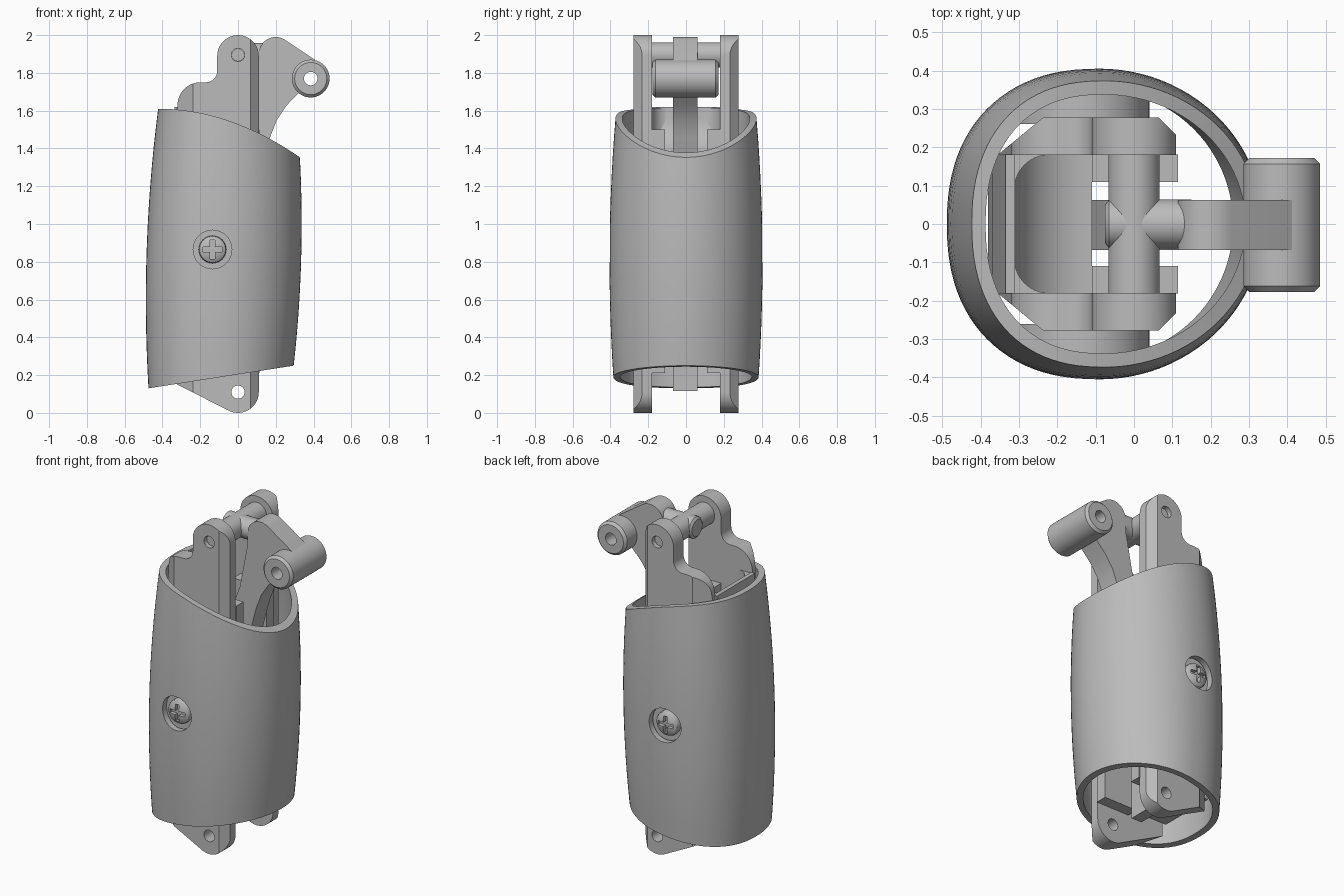
import bpy, bmesh, math
from mathutils import Matrix

if "Cube" in bpy.data.objects:
    bpy.data.objects.remove(bpy.data.objects["Cube"])

grey = bpy.data.materials.new("plain grey")
grey.diffuse_color = (0.5, 0.5, 0.5, 1)
grey.use_nodes = True
grey.node_tree.nodes["Principled BSDF"].inputs["Base Color"].default_value = grey.diffuse_color


def finish(name, bm):
    bmesh.ops.recalc_face_normals(bm, faces=bm.faces[:])
    me = bpy.data.meshes.new(name)
    bm.to_mesh(me)
    bm.free()
    me.materials.append(grey)
    ob = bpy.data.objects.new(name, me)
    bpy.context.collection.objects.link(ob)
    return ob


def prism(name, pts, lo, hi, axis="y"):
    """Extrude a 2D outline: (x, z) along y, or (x, y) along z."""
    bm = bmesh.new()
    place = (lambda p, h: (p[0], h, p[1])) if axis == "y" else (lambda p, h: (p[0], p[1], h))
    a = [bm.verts.new(place(p, lo)) for p in pts]
    b = [bm.verts.new(place(p, hi)) for p in pts]
    bm.faces.new(a)
    bm.faces.new(b)
    n = len(pts)
    for i in range(n):
        bm.faces.new((a[i], a[(i + 1) % n], b[(i + 1) % n], b[i]))
    return finish(name, bm)


def arc(cx, cz, r, a0, a1, n=14):
    angles = [math.radians(a0 + (a1 - a0) * i / n) for i in range(n + 1)]
    return [(cx + r * math.cos(a), cz + r * math.sin(a)) for a in angles]


def circle(cx, cz, r, n=40):
    return arc(cx, cz, r, 0, 360 - 360 / n, n - 1)


def box(x0, x1, z0, z1):
    return [(x0, z0), (x1, z0), (x1, z1), (x0, z1)]


def lathe(name, profile, origin, axis, n=40):
    """Spin (distance along axis, radius) pairs around axis 'x' or 'y'."""
    bm = bmesh.new()
    rings = []
    for d, r in profile:
        ring = []
        for i in range(n):
            t = 2 * math.pi * i / n
            u, v = r * math.cos(t), r * math.sin(t)
            co = (d, u, v) if axis == "x" else (u, d, v)
            ring.append(bm.verts.new([o + c for o, c in zip(origin, co)]))
        rings.append(ring)
    for p, q in zip(rings, rings[1:]):
        for i in range(n):
            bm.faces.new((p[i], p[(i + 1) % n], q[(i + 1) % n], q[i]))
    bm.faces.new(rings[0])
    bm.faces.new(rings[-1])
    return finish(name, bm)


def cut(ob, cutter):
    mod = ob.modifiers.new("cut", "BOOLEAN")
    mod.operation = "DIFFERENCE"
    mod.solver = "EXACT"
    mod.object = cutter
    bpy.context.view_layer.update()
    with bpy.context.temp_override(object=ob, active_object=ob, selected_objects=[ob]):
        bpy.ops.object.modifier_apply(modifier=mod.name)
    bpy.data.objects.remove(cutter)


# Outer sleeve: barrelled D-shaped tube with a curved top and slanted bottom
def section(t, z, inset):
    left = 0.398 - 0.064 * (z - 0.6) ** 2 - inset
    right = 0.427 - 0.075 * (z - 1.0) ** 2 - inset
    half = 0.405 - 0.055 * (z - 0.8) ** 2 - inset
    c, s = math.cos(t), math.sin(t)
    if c >= 0:
        return -0.09 + right * c, half * s
    p = 2 / 2.3
    return -0.09 - left * abs(c) ** p, math.copysign(half * abs(s) ** p, s)


def sleeve_point(t, k, inset):
    z = 0.8
    for _ in range(6):
        x, y = section(t, z, inset)
        top = 1.61 - 0.46 * (x + 0.42) ** 2
        bottom = 0.13 + 0.156 * (x + 0.475)
        z = bottom + k * (top - bottom)
    return x, y, z


N, ROWS = 96, 14
bm = bmesh.new()
loops = []
for inset, ks in ((0, range(ROWS + 1)), (0.036, range(ROWS, -1, -1))):
    for k in ks:
        loops.append([bm.verts.new(sleeve_point(2 * math.pi * i / N, k / ROWS, inset)) for i in range(N)])
for j, ring in enumerate(loops):
    nxt = loops[(j + 1) % len(loops)]
    for i in range(N):
        bm.faces.new((ring[i], ring[(i + 1) % N], nxt[(i + 1) % N], nxt[i]))
sleeve = finish("sleeve", bm)

SX, SZ = -0.135, 0.865
plate_outline = (arc(0, 0.11, 0.11, -115, 0) + arc(0, 1.89, 0.11, 0, 180, 24)
                 + arc(-0.17, 1.81, 0.06, 0, -90, 8) + arc(-0.2, 1.63, 0.12, 90, 180)
                 + [(-0.37, 1.2), (-0.38, 0.18)])

for s, side in ((-1, "front"), (1, "rear")):
    # Screw recess, boss and domed cross-head screw
    cut(sleeve, prism("recess_cutter", circle(SX, SZ, 0.102, 48), s * 0.3, s * 0.5))
    prism(side + "_screw_boss", circle(SX, SZ, 0.175, 48), s * 0.26, s * 0.345)
    screw = lathe(side + "_screw",
                  [(s * d, r) for d, r in ((0.34, 0.073), (0.368, 0.073), (0.378, 0.068),
                                           (0.388, 0.052), (0.394, 0.03), (0.396, 0.008))],
                  (SX, 0, SZ), "y")
    w, l = 0.012, 0.05
    cross = [(w, w), (w, l), (-w, l), (-w, w), (-l, w), (-l, -w),
             (-w, -w), (-w, -l), (w, -l), (w, -w), (l, -w), (l, w)]
    cut(screw, prism("cross_cutter", [(SX + x, SZ + z) for x, z in cross], s * 0.37, s * 0.42))

    # Side plate with chamfered outer edges and pin holes
    plate = prism(side + "_side_plate", plate_outline, s * 0.18, s * 0.277)
    for tri in ([(0.06, 0.282), (0.13, 0.282), (0.13, 0.212)],
                [(-0.234, 0.28), (-0.42, 0.28), (-0.42, 0.127)]):
        cut(plate, prism("chamfer_cutter", [(x, s * y) for x, y in tri], -0.1, 2.1, "z"))
    for z in (0.11, 1.895):
        cut(plate, prism("hole_cutter", circle(0, z, 0.035, 28), s * 0.1, s * 0.4))

    # Inner ledge on the plate
    prism(side + "_ledge", box(-0.11, 0.115, 0.21, 1.5), s * 0.11, s * 0.181)

# Back web joining the plates, with a scooped top
prism("back_web", [(-0.38, 0.25), (-0.11, 0.25)] + arc(-0.11, 1.56, 0.2, 270, 180, 12)
      + [(-0.31, 1.62), (-0.335, 1.62), (-0.37, 1.2)], -0.181, 0.181)
for s, side in ((-1, "front"), (1, "rear")):
    # Rounded corner where the scoop meets the plate
    prism(side + "_scoop_corner",
          [(-0.335, s * 0.182), (-0.335, s * 0.09), (-0.312, s * 0.09)]
          + [(x, s * y) for x, y in arc(-0.222, 0.09, 0.09, 180, 90, 10)]
          + [(-0.222, s * 0.182)], 1.3, 1.615, "z")

# Cross-shaped pivot pin
lathe("pivot_pin", [(-0.185, 0.067), (0.185, 0.067)], (0, 0, 1.895), "y")
lathe("pivot_stub", [(-0.075, 0.05), (-0.065, 0.064), (0.15, 0.064)], (0, 0, 1.895), "x")
prism("pin_core", circle(0, 1.895, 0.034, 28), -0.25, 0.25)

# Curved lever arm running down between the plates
arm = prism("lever_arm",
            arc(0.2, 1.9, 0.09, 140, 52, 10) + arc(0.385, 1.77, 0.095, 52, -130, 20)
            + [(0.255, 1.625), (0.205, 1.55), (0.17, 1.46), (0.12, 1.27), (0.04, 1.08),
               (-0.04, 0.92), (-0.04, 0.115), (-0.11, 0.115), (-0.11, 1.15), (-0.02, 1.35),
               (0.06, 1.56), (0.11, 1.82), (0.115, 1.93)], -0.068, 0.062)

# Roller at the end of the arm
roller = lathe("roller", [(-0.177, 0.085), (-0.162, 0.1), (0.157, 0.1), (0.172, 0.085)],
               (0.385, 0, 1.77), "y", 48)
for ob in (arm, roller):
    cut(ob, prism("bore_cutter", circle(0.385, 1.77, 0.036, 28), -0.3, 0.3))

# Smooth curves, crisp edges
bpy.ops.object.select_all(action="SELECT")
bpy.context.view_layer.objects.active = sleeve
bpy.ops.object.shade_smooth_by_angle(angle=math.radians(30))
